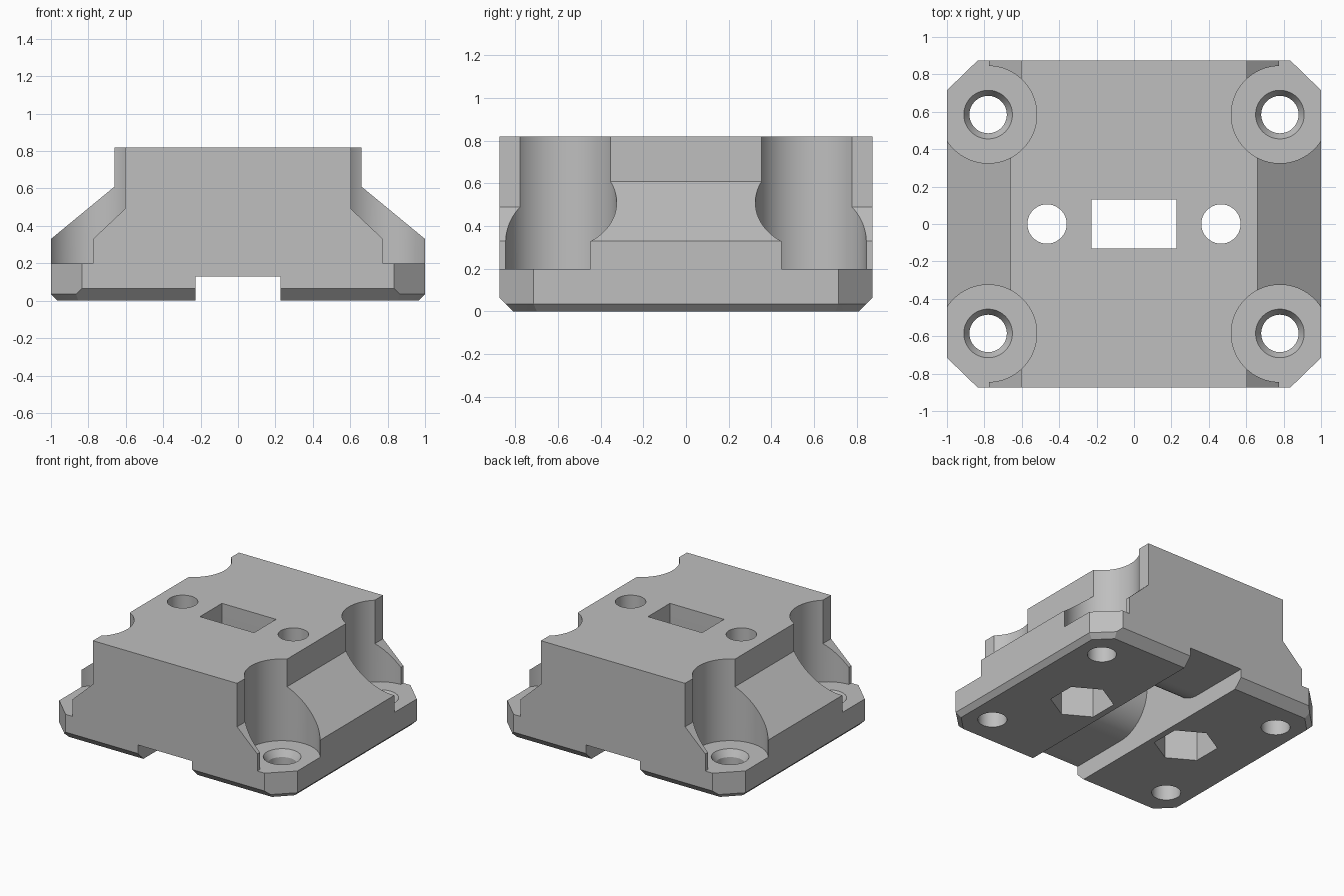
import bpy, bmesh, math
from mathutils import Matrix, Vector

if "Cube" in bpy.data.objects:
    bpy.data.objects.remove(bpy.data.objects["Cube"], do_unlink=True)

SIGNS = [(sx, sy) for sx in (1, -1) for sy in (1, -1)]
DEPTH = 0.875                      # half depth of the bracket
SCREW = (0.78, 0.585)              # corner screw position


def make(name, bm):
    """Turn a bmesh into a linked object with outward normals."""
    bmesh.ops.recalc_face_normals(bm, faces=bm.faces)
    mesh = bpy.data.meshes.new(name)
    bm.to_mesh(mesh)
    bm.free()
    obj = bpy.data.objects.new(name, mesh)
    bpy.context.collection.objects.link(obj)
    return obj


def prism(bm, points, place, lo, hi):
    """Extrude a flat outline; place(u, v, w) maps it into space."""
    ends = [[bm.verts.new(place(u, v, w)) for u, v in points] for w in (lo, hi)]
    for ring in ends:
        bm.faces.new(ring)
    n = len(points)
    for i in range(n):
        j = (i + 1) % n
        bm.faces.new((ends[0][i], ends[0][j], ends[1][j], ends[1][i]))


def cone(bm, x, y, z0, z1, r0, r1, sides=64, turn=0):
    matrix = Matrix.Translation((x, y, (z0 + z1) / 2)) @ Matrix.Rotation(turn, 4, "Z")
    bmesh.ops.create_cone(bm, cap_ends=True, segments=sides, radius1=r0,
                          radius2=r1, depth=z1 - z0, matrix=matrix)


def apply_cut(target, cutter, operation="DIFFERENCE"):
    cutter.hide_render = True
    mod = target.modifiers.new("cut", "BOOLEAN")
    mod.operation = operation
    mod.solver = "EXACT"
    mod.object = cutter
    with bpy.context.temp_override(object=target, active_object=target):
        bpy.ops.object.modifier_apply(modifier=mod.name)
    bpy.data.objects.remove(cutter, do_unlink=True)


# Main body: sloped-shoulder profile run from front to back
half = [(0.965, 0), (1, 0.035), (1, 0.33), (0.66, 0.61), (0.66, 0.82)]
profile = half + [(-x, z) for x, z in reversed(half)]
bm = bmesh.new()
prism(bm, profile, lambda x, z, y: (x, y, z), -DEPTH, DEPTH)
body = make("mount_body", bm)

# Envelope that trims the clipped corners and bevelled underside
corner = [(1.1, 0.618, 1), (0.835, DEPTH, 1), (1.1, 0.618, 0.135),
          (0.835, DEPTH, 0.065), (0.866, 0.845, 0.035), (1, 0.715, 0.035),
          (0.965, 0.698, 0), (0.853, 0.81, 0)]
corner = [(1, 0.715, z) if x > 1 else (x, y, z) for x, y, z in corner]
bm = bmesh.new()
for sx, sy in SIGNS:
    for x, y, z in corner:
        bm.verts.new((sx * x, sy * y, z))
bmesh.ops.remove_doubles(bm, verts=bm.verts, dist=0.0001)
hull = bmesh.ops.convex_hull(bm, input=bm.verts)
bmesh.ops.delete(bm, geom=[v for v in bm.verts if not v.link_faces], context="VERTS")
bmesh.ops.dissolve_limit(bm, angle_limit=0.01, verts=bm.verts, edges=bm.edges)
apply_cut(body, make("envelope", bm), "INTERSECT")

# Round clearance wells above the corner screws
bm = bmesh.new()
for sx, sy in SIGNS:
    cone(bm, sx * SCREW[0], sy * SCREW[1], 0.2, 1, 0.26, 0.26, 96)
apply_cut(body, make("screw_wells", bm))

# Narrower stepped shoulders beyond the wells
shoulder = [(0.605, 1), (0.605, 0.49), (0.775, 0.33), (0.775, 0.2), (1.1, 0.2), (1.1, 1)]
bm = bmesh.new()
for sx, sy in SIGNS:
    prism(bm, shoulder, lambda x, z, y: (sx * x, sy * y, z), 0.62, 1)
apply_cut(body, make("shoulder_cuts", bm))

# Corner screw holes with countersinks
bm = bmesh.new()
for sx, sy in SIGNS:
    cone(bm, sx * SCREW[0], sy * SCREW[1], -0.1, 0.5, 0.1, 0.1)
apply_cut(body, make("screw_holes", bm))
bm = bmesh.new()
for sx, sy in SIGNS:
    cone(bm, sx * SCREW[0], sy * SCREW[1], 0.15, 0.25, 0.1, 0.16)
apply_cut(body, make("countersinks", bm))

# Bolt holes through the top with hexagonal nut pockets below
bm = bmesh.new()
for sx in (1, -1):
    cone(bm, sx * 0.465, 0, -0.1, 1, 0.105, 0.105)
apply_cut(body, make("bolt_holes", bm))
bm = bmesh.new()
for sx in (1, -1):
    cone(bm, sx * 0.465, 0, -0.1, 0.4, 0.22, 0.22, 6, 0)
    bm.verts.ensure_lookup_table()
# Point the hexagons toward front and back
reach = max(abs(v.co.x) for v in bm.verts) - 0.465
if reach > 0.21:
    for sx in (1, -1):
        side = [v for v in bm.verts if v.co.x * sx > 0]
        bmesh.ops.rotate(bm, verts=side, cent=(sx * 0.465, 0, 0),
                         matrix=Matrix.Rotation(math.radians(30), 3, "Z"))
apply_cut(body, make("nut_pockets", bm))

# Underside channel flaring smoothly up into the rectangular slot
R = 0.28
SLOT = 0.132
flare = [(1, -0.1), (1, 0.13)]
for i in range(17):
    a = math.radians(90 * i / 16)
    flare.append((SLOT + R - R * math.sin(a), 0.13 + R - R * math.cos(a)))
flare.append((SLOT, 1))
outline = flare + [(-y, z) for y, z in reversed(flare)]
bm = bmesh.new()
prism(bm, outline, lambda y, z, x: (x, y, z), -0.227, 0.227)
apply_cut(body, make("channel", bm))

# Single grey material
grey = bpy.data.materials.new("plain grey")
grey.use_nodes = True
color = (0.52, 0.52, 0.52, 1)
grey.diffuse_color = color
grey.node_tree.nodes["Principled BSDF"].inputs["Base Color"].default_value = color
body.data.materials.clear()
body.data.materials.append(grey)
for face in body.data.polygons:
    face.material_index = 0

# Smooth the curved walls, keep edges sharp
bpy.ops.object.select_all(action="DESELECT")
body.select_set(True)
bpy.context.view_layer.objects.active = body
bpy.ops.object.shade_smooth_by_angle(angle=math.radians(20))
